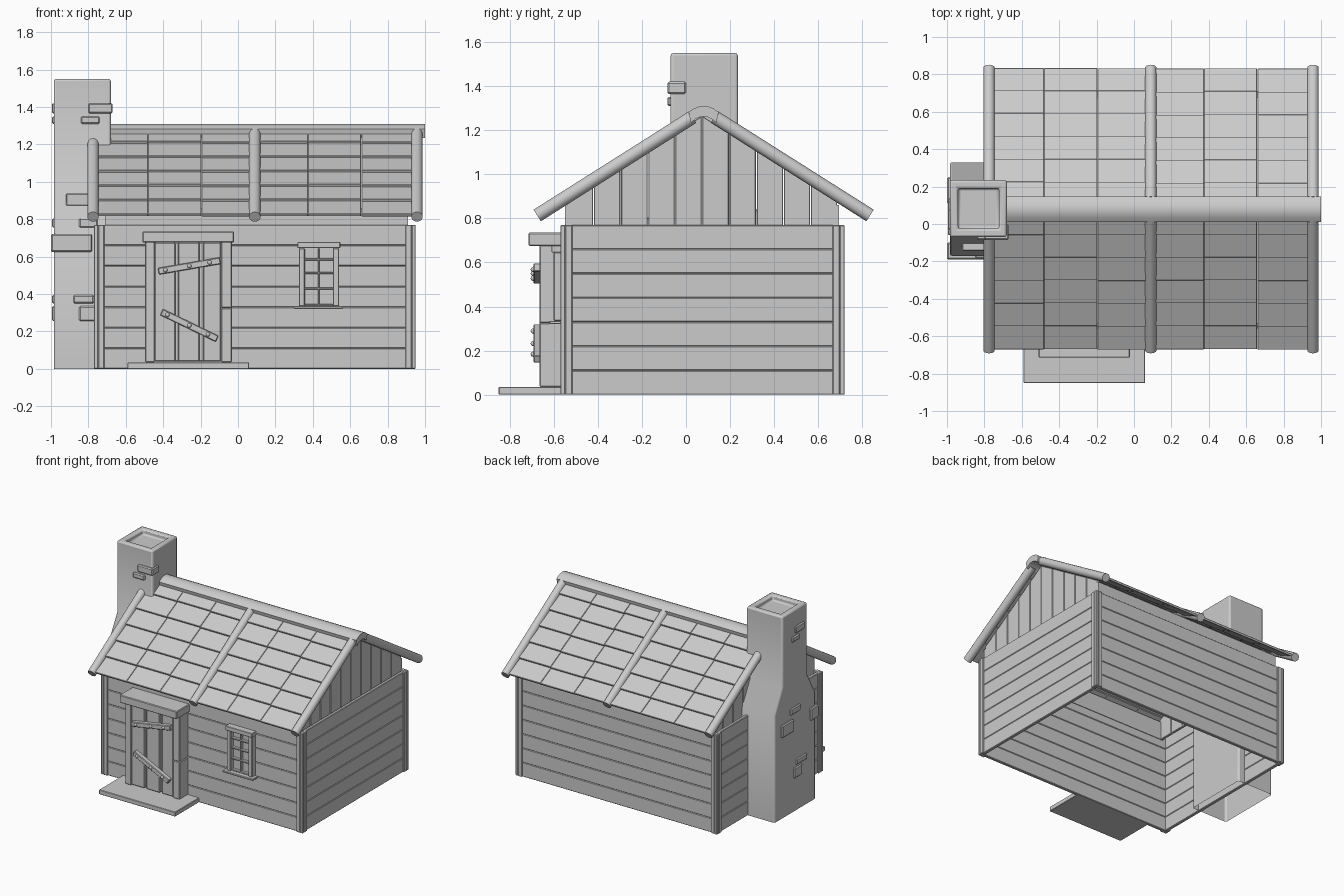
import bpy, bmesh, math, random
from mathutils import Matrix, Vector

if "Cube" in bpy.data.objects:
    bpy.data.objects.remove(bpy.data.objects["Cube"])

random.seed(4)
YC = 0.08                      # ridge line y
ANG = math.atan(0.633)         # roof pitch


def finish(name, bm, bevel=0.0, smooth=False, segs=1):
    bmesh.ops.recalc_face_normals(bm, faces=bm.faces)
    me = bpy.data.meshes.new(name)
    bm.to_mesh(me)
    bm.free()
    ob = bpy.data.objects.new(name, me)
    bpy.context.collection.objects.link(ob)
    if bevel:
        m = ob.modifiers.new("bevel", 'BEVEL')
        m.width, m.segments, m.limit_method = bevel, segs, 'ANGLE'
    if smooth:
        bpy.context.view_layer.objects.active = ob
        ob.select_set(True)
        bpy.ops.object.shade_smooth_by_angle(angle=math.radians(35))
        ob.select_set(False)
    return ob


def box(bm, x0, x1, y0, y1, z0, z1, rot=None):
    c = Vector(((x0 + x1) / 2, (y0 + y1) / 2, (z0 + z1) / 2))
    m = Matrix.Translation(c) @ (rot or Matrix()) @ Matrix.Diagonal((x1 - x0, y1 - y0, z1 - z0, 1))
    bmesh.ops.create_cube(bm, size=1, matrix=m)


def boxes(name, items, bevel=0.0):
    bm = bmesh.new()
    for it in items:
        box(bm, *it)
    return finish(name, bm, bevel)


# horizontal wall planks
T = 0.025
X0, X1, Y0, Y1 = -0.76, 0.94, -0.56, 0.71
walls = []
for i in range(7):
    z0, z1 = i * 0.11, (i + 1) * 0.11
    walls += [(X0, X1, Y0, Y0 + T, z0, z1), (X0, X1, Y1 - T, Y1, z0, z1),
              (X0, X0 + T, Y0 + T, Y1 - T, z0, z1), (X1 - T, X1, Y0 + T, Y1 - T, z0, z1)]
boxes("wall_planks", walls, 0.004)

# corner boards, two strips meeting at each corner
corners = []
for sx, x in ((-1, X0), (1, X1)):
    for sy, y in ((-1, Y0), (1, Y1)):
        xa, xb = sorted((x + sx * 0.01, x - sx * 0.012))
        ya, yb = sorted((y + sy * 0.01, y - sy * 0.012))
        xc, xd = sorted((x - sx * 0.012, x - sx * 0.045))
        yc, yd = sorted((y - sy * 0.012, y - sy * 0.045))
        corners += [(xa, xb, ya, yb, 0, 0.77), (xc, xd, ya, yb, 0, 0.77), (xa, xb, yc, yd, 0, 0.77)]
boxes("corner_boards", corners, 0.004)

# upper wall bands under the eaves
boxes("eave_bands", [(-0.71, 0.91, -0.55, -0.53, 0.72, 0.86), (-0.71, 0.91, 0.675, 0.695, 0.72, 0.86)])

# vertical gable planks cut to the roof slope
bm = bmesh.new()
edges = [-0.615 + i * 1.23 / 10 for i in range(11)]
for xa, xb in ((0.89, 0.91), (-0.71, -0.69)):
    for a, b in zip(edges, edges[1:]):
        pts = [a + 0.002, b - 0.002]
        prof = [(pts[0], 0.72), (pts[1], 0.72), (pts[1], 1.265 - 0.633 * abs(pts[1]))]
        if a < -1e-4 < 1e-4 < b:
            prof.append((0, 1.265))
        prof.append((pts[0], 1.265 - 0.633 * abs(pts[0])))
        f = bm.faces.new([bm.verts.new((xa, YC + y - 0.007, z)) for y, z in prof])
        r = bmesh.ops.extrude_face_region(bm, geom=[f])
        bmesh.ops.translate(bm, vec=(xb - xa, 0, 0), verts=[v for v in r['geom'] if isinstance(v, bmesh.types.BMVert)])
finish("gable_planks", bm, 0.003)

# overlapping roof shingles
cols = [-0.76, -0.48, -0.195, 0.09, 0.375, 0.66, 0.95]
bm = bmesh.new()
for s in (-1, 1):
    for c in range(6):
        shift = random.uniform(-0.006, 0.006)
        for r in range(6):
            low = 0.745 - r * 0.122 + (shift if r else shift * 0.4)
            high = max(low - 0.138, 0.005)
            d = (low + high) / 2
            L = (low - high) / math.cos(ANG)
            y, z = YC + s * d, 1.287 - 0.633 * d
            box(bm, cols[c], cols[c + 1] - 0.002, y - L / 2, y + L / 2, z - 0.008, z + 0.008,
                Matrix.Rotation(-s * (ANG - 0.09), 4, 'X'))
finish("roof_shingles", bm, 0.002)

# rounded roof battens running down each slope
bm = bmesh.new()
for s in (-1, 1):
    for x in (-0.775, 0.09, 0.957):
        a = Vector((x, YC + s * 0.05, 1.291 - 0.633 * 0.05))
        b = Vector((x, YC + s * 0.755, 1.291 - 0.633 * 0.755))
        q = (b - a).to_track_quat('Z', 'Y').to_matrix().to_4x4()
        bmesh.ops.create_cone(bm, cap_ends=True, segments=14, radius1=0.031, radius2=0.031,
                              depth=(b - a).length, matrix=Matrix.Translation((a + b) / 2) @ q)
finish("roof_battens", bm, 0, True)

# curved ridge cap
bm = bmesh.new()
outer = [(-0.068, 1.282), (-0.045, 1.298), (-0.022, 1.307), (0, 1.31), (0.022, 1.307), (0.045, 1.298), (0.068, 1.282)]
prof = outer + [(y * 0.85, z - 0.048) for y, z in reversed(outer)]
f = bm.faces.new([bm.verts.new((-0.72, YC + y, z)) for y, z in prof])
r = bmesh.ops.extrude_face_region(bm, geom=[f])
bmesh.ops.translate(bm, vec=(1.72, 0, 0), verts=[v for v in r['geom'] if isinstance(v, bmesh.types.BMVert)])
finish("ridge_cap", bm, 0, True)

# chimney: stacked rectangular rings, open base, recessed top
bm = bmesh.new()
rings = [(-0.985, -0.68, -0.17, 0.33, 0), (-0.985, -0.68, -0.17, 0.33, 0.82),
         (-0.985, -0.68, -0.07, 0.235, 1.0), (-0.985, -0.68, -0.07, 0.235, 1.55),
         (-0.94, -0.722, -0.025, 0.19, 1.55), (-0.94, -0.722, -0.025, 0.19, 1.51)]
prev = None
for x0, x1, y0, y1, z in rings:
    cur = [bm.verts.new(p) for p in ((x0, y0, z), (x1, y0, z), (x1, y1, z), (x0, y1, z))]
    if prev:
        for i in range(4):
            bm.faces.new((prev[i], prev[(i + 1) % 4], cur[(i + 1) % 4], cur[i]))
    prev = cur
bm.faces.new(prev)
finish("chimney", bm, 0.012, True, 2)

# raised chimney bricks
boxes("chimney_bricks", [
    (-0.80, -0.67, -0.085, 0.0, 1.365, 1.42), (-0.84, -0.74, -0.085, -0.03, 1.31, 1.35),
    (-0.995, -0.95, -0.03, 0.08, 1.365, 1.42), (-0.995, -0.95, 0.03, 0.12, 1.31, 1.35),
    (-0.92, -0.79, -0.145, -0.08, 0.87, 0.94), (-0.995, -0.93, 0.02, 0.14, 0.755, 0.805),
    (-0.85, -0.75, -0.185, -0.12, 0.755, 0.805), (-1.0, -0.78, -0.19, -0.10, 0.625, 0.72),
    (-1.0, -0.95, 0.11, 0.25, 0.625, 0.72), (-0.88, -0.77, -0.185, -0.12, 0.35, 0.395),
    (-0.995, -0.95, -0.06, 0.07, 0.35, 0.395), (-0.85, -0.75, -0.185, -0.12, 0.255, 0.335),
    (-0.995, -0.95, 0.0, 0.10, 0.255, 0.335)], 0.007)

# door: step, frame, planks
boxes("door_step", [(-0.59, 0.06, -0.85, -0.55, 0, 0.035)], 0.003)
boxes("door_frame", [(-0.497, -0.445, -0.665, -0.55, 0.035, 0.68), (-0.09, -0.032, -0.665, -0.55, 0.035, 0.325),
                     (-0.09, -0.032, -0.665, -0.55, 0.325, 0.68), (-0.51, -0.022, -0.715, -0.55, 0.675, 0.735)], 0.005)
boxes("door_planks", [(-0.445, -0.335, -0.66, -0.58, 0.04, 0.675), (-0.32, -0.205, -0.66, -0.58, 0.04, 0.675),
                      (-0.187, -0.09, -0.66, -0.58, 0.04, 0.675), (-0.445, -0.09, -0.635, -0.58, 0.04, 0.675)], 0.005)

# slanted door braces with nail heads
bm, nails = bmesh.new(), bmesh.new()
for cx, cz, L, a in ((-0.26, 0.55, 0.335, 0.17), (-0.26, 0.232, 0.33, -0.45)):
    box(bm, cx - L / 2, cx + L / 2, -0.692, -0.655, cz - 0.018, cz + 0.018, Matrix.Rotation(-a, 4, 'Y'))
    for t in (-0.13, 0.0, 0.11):
        m = Matrix.Translation((cx + t * math.cos(a), -0.693, cz + t * math.sin(a)))
        bmesh.ops.create_uvsphere(nails, u_segments=10, v_segments=6, radius=0.012, matrix=m)
finish("door_braces", bm, 0.004)
finish("door_nails", nails, 0, True)

# window: lintel, sill, frame and glazing bars
bars = [(0.318, 0.547, -0.61, -0.55, 0.645, 0.678), (0.30, 0.56, -0.62, -0.55, 0.32, 0.335),
        (0.325, 0.357, -0.60, -0.55, 0.335, 0.645), (0.508, 0.54, -0.60, -0.55, 0.335, 0.645),
        (0.427, 0.437, -0.588, -0.55, 0.335, 0.645)]
bars += [(0.357, 0.508, -0.588, -0.55, z - 0.006, z + 0.006) for z in (0.341, 0.43, 0.512, 0.585)]
boxes("window_frame", bars, 0.003)
boxes("window_pane", [(0.355, 0.51, -0.566, -0.55, 0.335, 0.645)])
